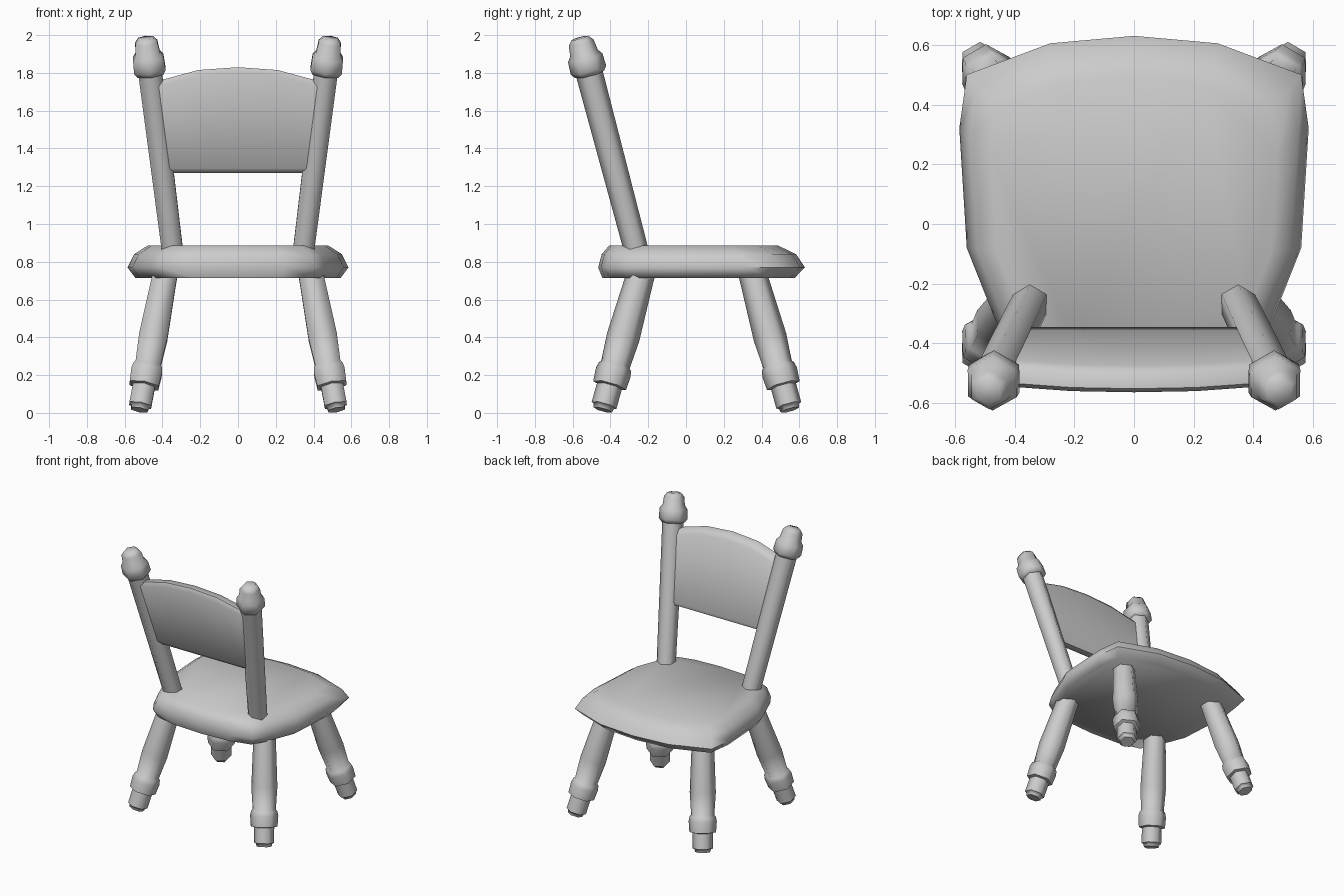
import bpy, bmesh, math
from mathutils import Vector

if "Cube" in bpy.data.objects:
    bpy.data.objects.remove(bpy.data.objects["Cube"])


def loft(name, rings, angle):
    """Skin a stack of closed rings, cap both ends, shade smooth by angle."""
    bm = bmesh.new()
    loops = [[bm.verts.new(p) for p in ring] for ring in rings]
    n = len(loops[0])
    for a, b in zip(loops, loops[1:]):
        for i in range(n):
            j = (i + 1) % n
            bm.faces.new((a[i], a[j], b[j], b[i]))
    bm.faces.new(loops[0][::-1])
    bm.faces.new(loops[-1])
    bmesh.ops.recalc_face_normals(bm, faces=bm.faces)
    mesh = bpy.data.meshes.new(name)
    bm.to_mesh(mesh)
    bm.free()
    obj = bpy.data.objects.new(name, mesh)
    bpy.context.collection.objects.link(obj)
    bpy.ops.object.select_all(action='DESELECT')
    obj.select_set(True)
    bpy.context.view_layer.objects.active = obj
    bpy.ops.object.shade_smooth_by_angle(angle=math.radians(angle))
    return obj


def turned(name, foot, slope, profile):
    """Six-sided turned spindle on a slanted axis; profile is (height, radius)."""
    axis = Vector((slope[0], slope[1], 1))
    tilt = Vector((0, 0, 1)).rotation_difference(axis.normalized())
    rings = []
    for z, r in profile:
        centre = Vector((foot[0], foot[1], 0)) + axis * z
        rings.append([centre + tilt @ Vector((r * math.cos(a), r * math.sin(a), 0))
                      for a in (math.radians(90 + 60 * k) for k in range(6))])
    return loft(name, rings, 65)


# Seat: half outline mirrored, stacked into a rounded slab
half = [(0.28, 0.605), (0.56, 0.50), (0.585, 0.32), (0.56, -0.08),
        (0.465, -0.32), (0.41, -0.41), (0.25, -0.45)]
outline = [(0, 0.63)] + half + [(0, -0.465)] + [(-x, y) for x, y in reversed(half)]
cy = -0.15
seat_levels = [(0.715, 0.93), (0.77, 1.0), (0.84, 0.94), (0.885, 0.82)]
loft("seat", [[(x * s, cy + (y - cy) * s, z) for x, y in outline]
              for z, s in seat_levels], 65)

# Legs and back posts, left and right
leg = [(0.016, 0.05), (0.036, 0.056), (0.04, 0.068), (0.14, 0.068), (0.145, 0.09),
       (0.215, 0.095), (0.245, 0.088), (0.255, 0.078), (0.40, 0.088), (0.70, 0.076),
       (0.79, 0.074)]
post = [(0.80, 0.064), (1.79, 0.072), (1.792, 0.08), (1.815, 0.097), (1.88, 0.094),
        (1.905, 0.075), (1.96, 0.068), (1.985, 0.046)]
PX, PY = 0.1257, -0.265          # post lean
for side, s in (("left", -1), ("right", 1)):
    turned("front_leg_" + side, (s * 0.525, 0.555), (-s * 0.19, -0.275), leg)
    turned("rear_leg_" + side, (s * 0.525, -0.445), (-s * 0.19, 0.28), leg)
    turned("back_post_" + side, (s * 0.239, -0.0355), (s * PX, PY), post)

# Backrest panel: arched top, leaning with the posts
sections = []
for f, top in ((-1, 1.745), (-0.9, 1.76), (-0.45, 1.815), (0, 1.83),
               (0.45, 1.815), (0.9, 1.76), (1, 1.745)):
    section = [(0.025, 1.27), (0.04, 1.295), (0.045, top - 0.03), (0.025, top),
               (-0.025, top), (-0.045, top - 0.03), (-0.04, 1.295), (-0.025, 1.27)]
    sections.append([(f * (0.239 + PX * z), -0.0355 + PY * z + d - 0.006, z)
                     for d, z in section])
loft("backrest_panel", sections, 50)
